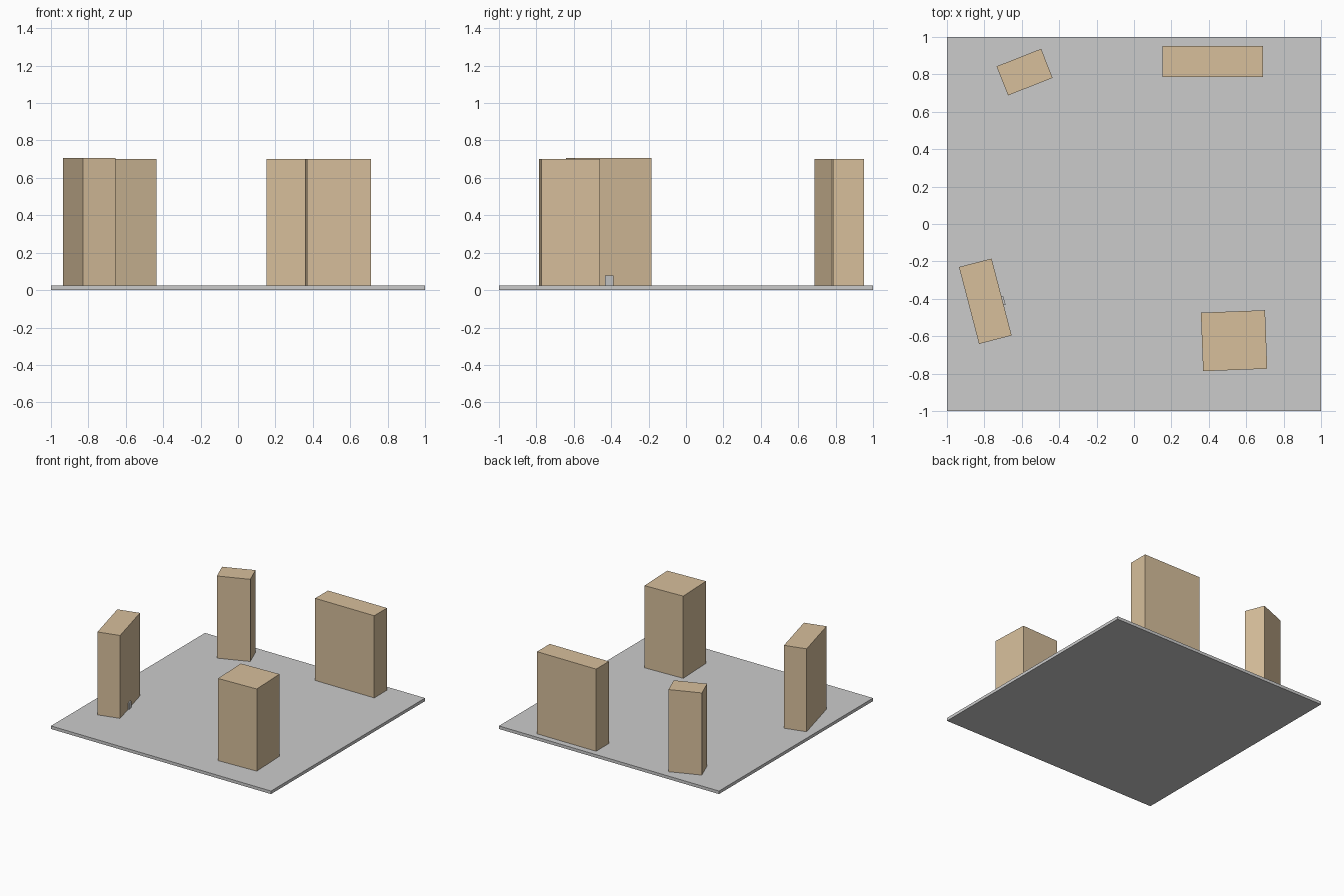
import bpy
from math import radians, sin, cos

if "Cube" in bpy.data.objects:
    bpy.data.objects.remove(bpy.data.objects["Cube"])

tan = bpy.data.materials.new("tan_wall")
tan.diffuse_color = (0.68, 0.52, 0.33, 1)
tan.use_nodes = True
tan.node_tree.nodes["Principled BSDF"].inputs["Base Color"].default_value = tan.diffuse_color


def box(name, x, y, z0, z1, sx, sy, angle=0, mat=None):
    """Box standing from z0 to z1, turned by angle degrees about z."""
    bpy.ops.mesh.primitive_cube_add(size=1, location=(x, y, (z0 + z1) / 2),
                                    rotation=(0, 0, radians(angle)))
    ob = bpy.context.object
    ob.name = name
    ob.scale = (sx, sy, z1 - z0)
    if mat:
        ob.data.materials.append(mat)
    return ob


# ground slab
GROUND = 0.025
box("ground_slab", 0, 0, 0, GROUND, 2, 2)

# buildings: name, centre x, y, top, width, depth, angle
buildings = [
    ("front_left_building", -0.795, -0.413, 0.706, 0.18, 0.425, 14.6),
    ("back_left_building", -0.585, 0.812, 0.70, 0.256, 0.167, 21.5),
    ("back_right_building", 0.42, 0.868, 0.70, 0.537, 0.166, 0),
    ("front_right_building", 0.535, -0.624, 0.70, 0.343, 0.313, 2.2),
]
for name, x, y, top, sx, sy, angle in buildings:
    box(name, x, y, GROUND, top, sx, sy, angle, tan)

# small door on the inner face of the front left building
name, x, y, top, sx, sy, angle = buildings[0]
a = radians(angle)
off, along = sx / 2, -0.022
box("door", x + off * cos(a) - along * sin(a), y + off * sin(a) + along * cos(a),
    GROUND, 0.077, 0.02, 0.047, angle)
